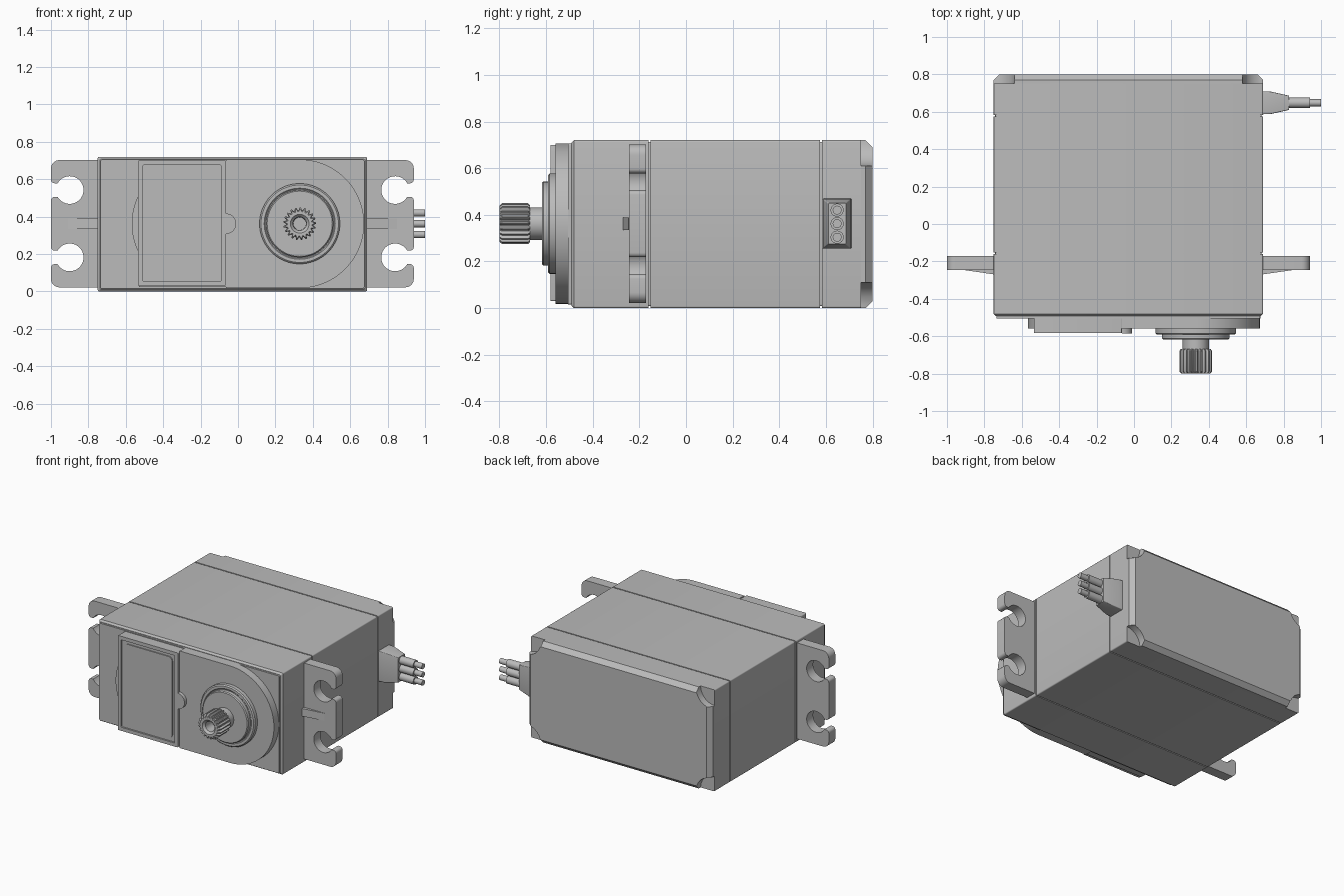
import bpy, bmesh
from math import sin, cos, pi, asin, radians

if "Cube" in bpy.data.objects:
    bpy.data.objects.remove(bpy.data.objects["Cube"])

grey = bpy.data.materials.new("plain grey")
grey.use_nodes = True
colour = (0.5, 0.5, 0.5, 1)
grey.diffuse_color = colour
grey.node_tree.nodes["Principled BSDF"].inputs["Base Color"].default_value = colour

LEFT, RIGHT, TOP, MID = -0.75, 0.69, 0.72, 0.362
SHAFT = (0.33, MID)


def loft(name, rings):
    """Skin a list of equal-length point rings and cap both ends."""
    bm = bmesh.new()
    loops = [[bm.verts.new(p) for p in ring] for ring in rings]
    for a, b in zip(loops, loops[1:]):
        for i in range(len(a)):
            j = (i + 1) % len(a)
            bm.faces.new((a[i], a[j], b[j], b[i]))
    bm.faces.new(loops[0])
    bm.faces.new(loops[-1])
    bmesh.ops.recalc_face_normals(bm, faces=bm.faces)
    mesh = bpy.data.meshes.new(name)
    bm.to_mesh(mesh)
    bm.free()
    mesh.materials.append(grey)
    ob = bpy.data.objects.new(name, mesh)
    bpy.context.collection.objects.link(ob)
    bpy.ops.object.select_all(action="DESELECT")
    bpy.context.view_layer.objects.active = ob
    ob.select_set(True)
    bpy.ops.object.shade_smooth_by_angle(angle=radians(28))
    return ob


def at_y(outline, y):
    return [(x, y, z) for x, z in outline]


def prism(name, outline, y0, y1):
    return loft(name, [at_y(outline, y0), at_y(outline, y1)])


def arc(cx, cz, r, a0, a1, n):
    return [(cx + r * cos(a0 + (a1 - a0) * i / n), cz + r * sin(a0 + (a1 - a0) * i / n))
            for i in range(n + 1)]


def rect(x0, x1, z0, z1, r=0.008, n=4):
    """Rounded rectangle outline, counter-clockwise."""
    out = []
    for k, (x, z) in enumerate([(x1 - r, z1 - r), (x0 + r, z1 - r),
                                (x0 + r, z0 + r), (x1 - r, z0 + r)]):
        out += arc(x, z, r, k * pi / 2, (k + 1) * pi / 2, n)
    return out


def case_rect(inset=0.0):
    return rect(LEFT + inset, RIGHT - inset, inset, TOP - inset)


def turned(name, profile, n=64):
    """Round part on the shaft axis from (y, radius) pairs."""
    ring = lambda r: arc(*SHAFT, r, 0, 2 * pi * (n - 1) / n, n - 1)
    return loft(name, [at_y(ring(r), y) for y, r in profile])


# Case: three shells over a slightly smaller core that shows as seams
prism("case_core", case_rect(0.008), -0.3, 0.7)
loft("front_case", [at_y(case_rect(), -0.16), at_y(case_rect(), -0.48),
                    at_y(case_rect(0.012), -0.492)])
prism("middle_case", case_rect(), -0.152, 0.575)
prism("rear_case", case_rect(), 0.583, 0.75)

# Rear cover with scooped corners and chamfered edges
SCOOP, CHAMFER = 0.11, 0.03
rear = []
for k, (x, z) in enumerate([(RIGHT, TOP), (LEFT, TOP), (LEFT, 0), (RIGHT, 0)]):
    rear += arc(x, z, SCOOP, (k + 3) * pi / 2, (k + 2) * pi / 2, 10)
rear_inner = [(min(max(x, LEFT + CHAMFER), RIGHT - CHAMFER),
               min(max(z, CHAMFER), TOP - CHAMFER)) for x, z in rear]
loft("rear_cover", [at_y(rear, 0.745), at_y(rear, 0.77), at_y(rear_inner, 0.80)])

# Raised front face, gearbox plateau and motor bulge
prism("front_plate", rect(LEFT + 0.015, RIGHT - 0.015, 0.015, TOP - 0.015), -0.48, -0.505)
plateau = [(-0.53, 0.025), (-0.065, 0.025), (-0.065, 0.018)]
plateau += arc(*SHAFT, 0.344, -pi / 2, pi / 2, 40)
plateau += [(-0.065, 0.706), (-0.065, 0.698), (-0.53, 0.698)]
prism("gearbox_plateau", plateau, -0.5, -0.56)
prism("motor_bulge", arc(-0.23, MID, 0.338, pi - 0.48, pi + 0.48, 16), -0.5, -0.56)

# Framed cover with recessed window and raised panel
frame = [(-0.535, -0.065, 0.03, 0.7), (-0.51, -0.09, 0.055, 0.675)]
outer, inner = rect(*frame[0], r=0.006), rect(*frame[1], r=0.006)
loft("cover_frame", [at_y(outer, -0.5), at_y(outer, -0.582),
                     at_y(inner, -0.582), at_y(inner, -0.57)])
prism("cover_panel", rect(-0.488, -0.112, 0.077, 0.653, r=0.03), -0.565, -0.577)
prism("cover_latch", arc(-0.065, MID, 0.055, -pi / 2, pi / 2, 20), -0.55, -0.585)

# Output bearing and shaft
turned("bearing_flange", [(-0.55, 0.215), (-0.585, 0.215), (-0.592, 0.207),
                          (-0.592, 0.19), (-0.588, 0.185)])
turned("bearing_boss", [(-0.58, 0.18), (-0.612, 0.18), (-0.618, 0.174)])
turned("shaft_neck", [(-0.6, 0.07), (-0.69, 0.07)], 40)

# Splined head with a tapered screw hole
TEETH = 21


def spline_ring(scale):
    pts = []
    for i in range(TEETH * 4):
        r = 0.088 if i % 4 < 2 else 0.074
        a = 2 * pi * i / (TEETH * 4)
        pts.append((SHAFT[0] + r * scale * cos(a), SHAFT[1] + r * scale * sin(a)))
    return pts


def hole_ring(r):
    n = TEETH * 4
    return arc(*SHAFT, r, 0, 2 * pi * (n - 1) / n, n - 1)


loft("splined_head", [at_y(spline_ring(0.9), -0.668), at_y(spline_ring(1), -0.678),
                      at_y(spline_ring(1), -0.788), at_y(spline_ring(0.88), -0.80),
                      at_y(hole_ring(0.05), -0.80), at_y(hole_ring(0.036), -0.785),
                      at_y(hole_ring(0.034), -0.71)])

# Mounting tabs with open screw slots, one at each end
HOLE_U, HOLE_Z, HOLE_R, SLOT = 0.15, 0.182, 0.074, 0.036
gap = asin(SLOT / HOLE_R)
lower = [(-0.03, 0.022)]
lower += arc(0.205, 0.067, 0.045, -pi / 2, 0, 8)
lower += arc(0.23, HOLE_Z - SLOT - 0.02, 0.02, 0, pi / 2, 5)
lower += arc(HOLE_U, HOLE_Z, HOLE_R, -gap, gap - 2 * pi, 36)
lower += arc(0.23, HOLE_Z + SLOT + 0.02, 0.02, -pi / 2, 0, 5)
tab = lower + [(u, 2 * MID - z) for u, z in reversed(lower)]

for side, base, sign in (("left", RIGHT, 1), ("right", LEFT, -1)):
    prism(side + "_mounting_tab", [(base + sign * u, z) for u, z in tab], -0.172, -0.245)
    rib = lambda u, y: [(base + sign * u, -0.23, MID - 0.027), (base + sign * u, y, MID - 0.027),
                        (base + sign * u, y, MID + 0.027), (base + sign * u, -0.23, MID + 0.027)]
    loft(side + "_tab_rib", [rib(-0.02, -0.272), rib(0.16, -0.246)])

# Cable strain relief and three wires
CABLE_Y = 0.648


def relief(x, dy, dz):
    return [(x, CABLE_Y + y, MID + z) for y, z in rect(-dy, dy, -dz, dz, r=0.005)]


loft("cable_relief", [relief(0.67, 0.062, 0.108), relief(0.73, 0.06, 0.106),
                      relief(0.83, 0.038, 0.088)])


def wire(name, z, r, x0, x1):
    ring = arc(CABLE_Y, z, r, 0, 2 * pi * 23 / 24, 23)
    loft(name, [[(x, y, h) for y, h in ring] for x in (x0, x1)])


for i, place in enumerate(("lower", "middle", "upper")):
    z = MID + (i - 1) * 0.058
    wire(place + "_wire_sleeve", z, 0.028, 0.81, 0.94)
    wire(place + "_wire_core", z, 0.019, 0.92, 1.0)
